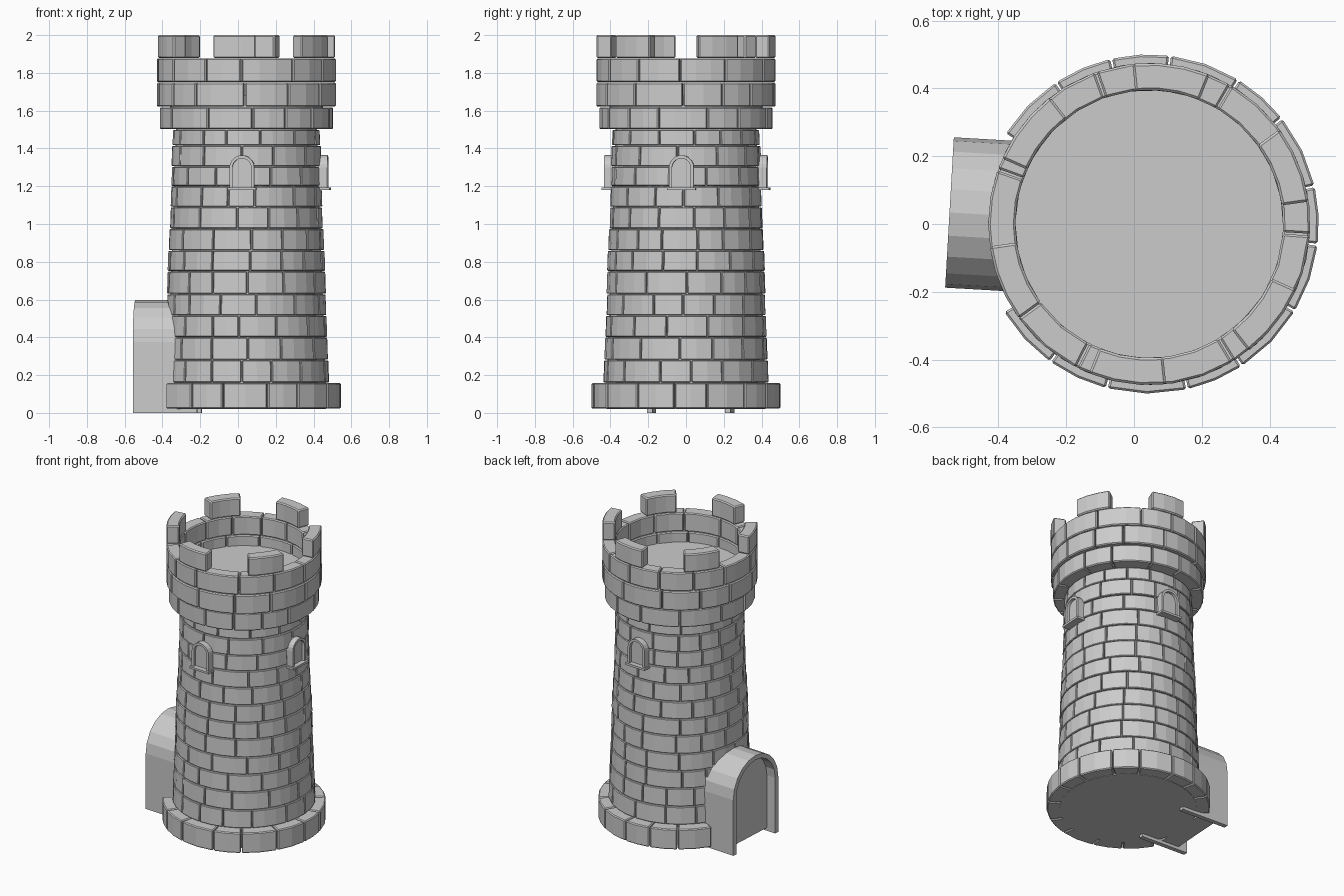
import bpy, bmesh, math, random
from mathutils import Matrix, Vector

if "Cube" in bpy.data.objects:
    bpy.data.objects.remove(bpy.data.objects["Cube"])

random.seed(7)
CX, CY, TILT = 0.045, 0.0, -3.3   # tower axis, small twist of door and windows


def finish(bm, name, bevel=0.0):
    bmesh.ops.recalc_face_normals(bm, faces=bm.faces)
    me = bpy.data.meshes.new(name)
    bm.to_mesh(me)
    bm.free()
    ob = bpy.data.objects.new(name, me)
    bpy.context.collection.objects.link(ob)
    ob.location = (CX, CY, 0)
    if bevel:
        m = ob.modifiers.new("Bevel", 'BEVEL')
        m.width, m.segments, m.limit_method = bevel, 1, 'ANGLE'
        m.angle_limit = math.radians(40)
    return ob


def brick(bm, a0, a1, z0, z1, ri, ro0, ro1):
    """Curved block between two angles (degrees); outer radius tapers upward."""
    n = max(2, round((a1 - a0) / 11))
    rings = []
    for i in range(n + 1):
        a = math.radians(a0 + (a1 - a0) * i / n)
        c, s = math.cos(a), math.sin(a)
        rings.append([bm.verts.new((r * c, r * s, z)) for r, z in
                      ((ri, z0), (ro0, z0), (ro1, z1), (ri, z1))])
    for p, q in zip(rings, rings[1:]):
        for k in range(4):
            bm.faces.new((p[k], p[(k + 1) % 4], q[(k + 1) % 4], q[k]))
    bm.faces.new(rings[0])
    bm.faces.new(rings[-1][::-1])


def course(bm, z0, z1, ri, ro0, ro1, count, start=0.0, span=360.0):
    """One row of bricks of uneven length."""
    w = [random.uniform(0.75, 1.25) for _ in range(count)]
    a = start
    for x in w:
        step = span * x / sum(w)
        gap = math.degrees(0.003 / ro0)
        brick(bm, a + gap, a + step - gap, z0 + 0.002, z1 - 0.002, ri, ro0, ro1)
        a += step


def lathe(profile, name, n=36):
    """Solid of revolution, profile starts and ends on the axis."""
    bm = bmesh.new()
    vs = [bm.verts.new((r, 0, z)) for r, z in profile]
    es = [bm.edges.new(p) for p in zip(vs, vs[1:])]
    bmesh.ops.spin(bm, geom=vs + es, axis=(0, 0, 1), cent=(0, 0, 0),
                   steps=n, angle=2 * math.pi)
    bmesh.ops.remove_doubles(bm, verts=bm.verts, dist=1e-4)
    return finish(bm, name)


def arch(w, base, spring, n=10):
    """Arched outline (tangent, z) from one foot to the other."""
    pts = [(w, base)]
    pts += [(w * math.cos(math.pi * i / n), spring + w * math.sin(math.pi * i / n))
            for i in range(n + 1)]
    return pts + [(-w, base)]


def place(bm, angle):
    bmesh.ops.transform(bm, matrix=Matrix.Rotation(math.radians(angle), 4, 'Z'),
                        verts=bm.verts)


def arch_frame(name, angle, w, t, base, spring, r0, r1):
    bm = bmesh.new()
    rows = []
    for (a, b), (c, d) in zip(arch(w, base, spring), arch(w - t, base, spring)):
        rows.append([bm.verts.new(v) for v in
                     ((r0, a, b), (r1, a, b), (r1, c, d), (r0, c, d))])
    for p, q in zip(rows, rows[1:]):
        for k in range(4):
            bm.faces.new((p[k], p[(k + 1) % 4], q[(k + 1) % 4], q[k]))
    bm.faces.new(rows[0])
    bm.faces.new(rows[-1][::-1])
    place(bm, angle)
    return finish(bm, name)


def arch_panel(name, angle, w, base, spring, r0, r1):
    bm = bmesh.new()
    f = bm.faces.new([bm.verts.new((r0, a, b)) for a, b in arch(w, base, spring)])
    ext = bmesh.ops.extrude_face_region(bm, geom=[f], use_keep_orig=True)
    bmesh.ops.translate(bm, vec=(r1 - r0, 0, 0),
                        verts=[v for v in ext['geom'] if isinstance(v, bmesh.types.BMVert)])
    place(bm, angle)
    return finish(bm, name)


def block(name, angle, centre, size):
    bm = bmesh.new()
    bmesh.ops.create_cube(bm, size=1, matrix=Matrix.Translation(Vector(centre))
                          @ Matrix.Diagonal((*size, 1)))
    place(bm, angle)
    return finish(bm, name)


# inner core behind the brick joints, and the roof floor
lathe([(0, 0.02), (0.42, 0.02), (0.42, 0.16), (0.373, 1.51), (0, 1.51)], "tower_core")
lathe([(0, 1.505), (0.405, 1.505), (0.405, 1.68), (0, 1.68)], "roof_floor")

# base ring, open where the doorway stands
bm = bmesh.new()
course(bm, 0.02, 0.16, 0.38, 0.5, 0.5, 13, start=-149, span=297)
finish(bm, "base_stones", 0.006)

# tapered wall courses
levels = [0.16, 0.28, 0.40, 0.515, 0.63, 0.75, 0.86, 0.975, 1.09, 1.20, 1.305, 1.415, 1.5]
bm = bmesh.new()


def wall_radius(z):
    return 0.436 - 0.046 * (z - 0.16) / 1.34


for z0, z1 in zip(levels, levels[1:]):
    j = random.uniform(-0.003, 0.003)
    course(bm, z0, z1, 0.34, wall_radius(z0) + j, wall_radius(z1) + j,
           14, start=random.uniform(0, 30))
finish(bm, "wall_stones", 0.004)

# overhanging parapet
bm = bmesh.new()
for z0, z1, r, ri in ((1.5, 1.62, 0.46, 0.37), (1.62, 1.75, 0.475, 0.395),
                      (1.75, 1.878, 0.475, 0.395)):
    course(bm, z0, z1, ri, r, r, 13, start=random.uniform(0, 30))
finish(bm, "parapet_stones", 0.006)

# six battlements
bm = bmesh.new()
for i in range(6):
    brick(bm, 8 + 60 * i, 36 + 60 * i, 1.878, 2.0, 0.395, 0.475, 0.475)
finish(bm, "battlements", 0.007)

# doorway
arch_frame("door_frame", 180 + TILT, 0.222, 0.03, 0.0, 0.375, 0.25, 0.59)
arch_panel("door_panel", 180 + TILT, 0.2, 0.02, 0.37, 0.40, 0.525)

# three windows
for side, ang in (("front", -90), ("right", 0), ("back", 90)):
    a = ang + TILT
    arch_frame(side + "_window_frame", a, 0.066, 0.016, 1.19, 1.298, 0.36, 0.432)
    arch_panel(side + "_window_panel", a, 0.055, 1.19, 1.296, 0.36, 0.413)
    block(side + "_window_sill", a, (0.40, 0, 1.186), (0.09, 0.15, 0.014))
